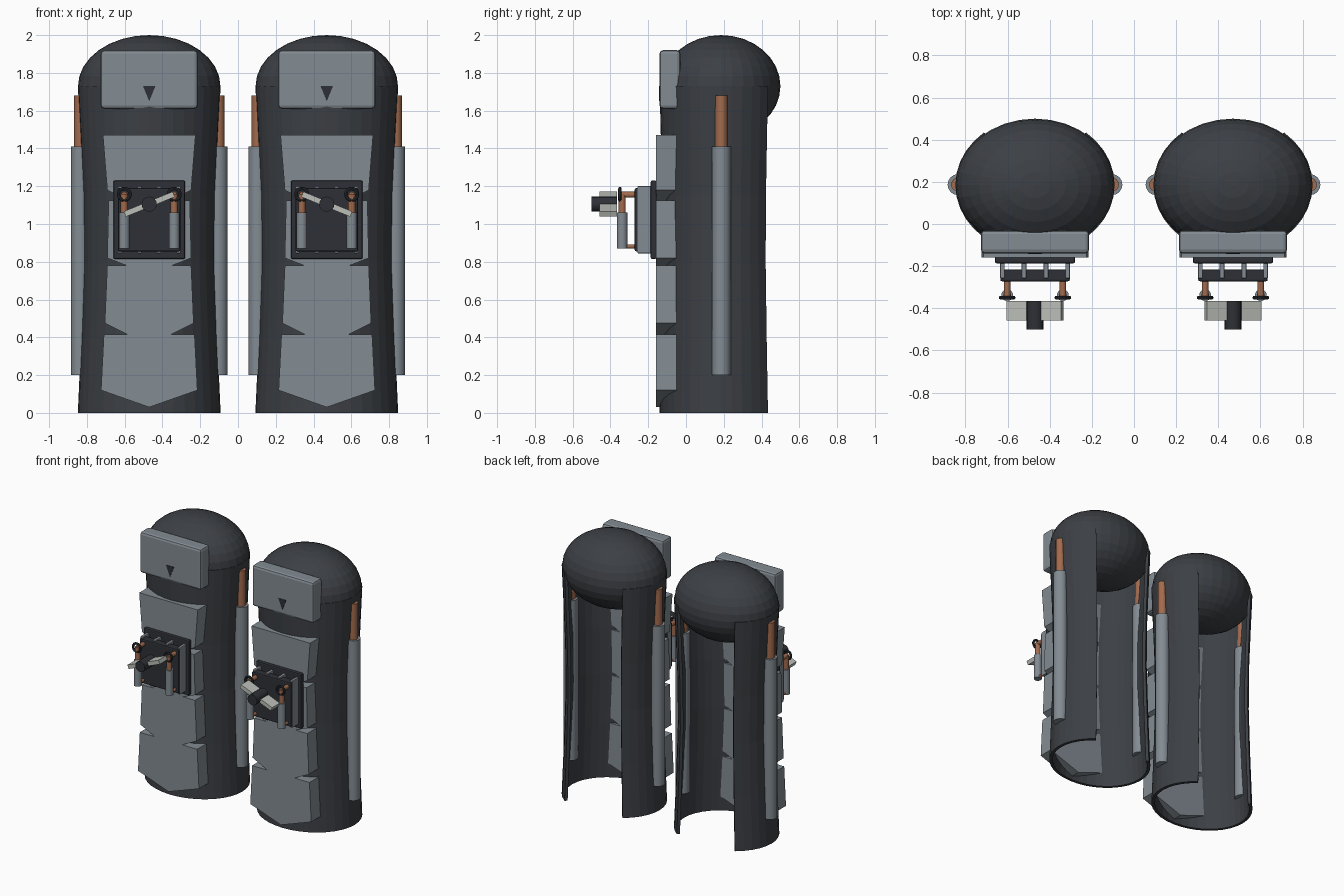
import bpy, bmesh, math
from mathutils import Matrix, Vector

if "Cube" in bpy.data.objects:
    bpy.data.objects.remove(bpy.data.objects["Cube"])

CX, CY = 0.47, 0.185   # centre of the right sleeve; everything is mirrored across x = 0


def material(name, rgb):
    m = bpy.data.materials.new(name)
    m.diffuse_color = (*rgb, 1)
    m.use_nodes = True
    m.node_tree.nodes["Principled BSDF"].inputs["Base Color"].default_value = m.diffuse_color
    return m


DARK = material("charcoal", (0.045, 0.050, 0.058))
BLACK = material("dark_metal", (0.027, 0.030, 0.037))
STEEL = material("steel_grey", (0.225, 0.26, 0.29))
COPPER = material("copper", (0.36, 0.145, 0.075))
PALE = material("pale_grey", (0.50, 0.52, 0.48))


def finish(name, bm, mat, smooth=False, bevel=0):
    bmesh.ops.recalc_face_normals(bm, faces=bm.faces[:])
    me = bpy.data.meshes.new(name)
    bm.to_mesh(me)
    bm.free()
    me.materials.append(mat)
    ob = bpy.data.objects.new(name, me)
    bpy.context.collection.objects.link(ob)
    if bevel:
        b = ob.modifiers.new("bevel", 'BEVEL')
        b.width, b.segments = bevel, 2
    ob.modifiers.new("mirror", 'MIRROR')
    if smooth:
        bpy.ops.object.select_all(action='DESELECT')
        ob.select_set(True)
        bpy.context.view_layer.objects.active = ob
        bpy.ops.object.shade_smooth_by_angle(angle=math.radians(40))
    return ob


def box(name, x, y, z, mat, bevel=0, tilt=0):
    """Box from (min, max) ranges, x relative to the sleeve centre."""
    bm = bmesh.new()
    size = [r[1] - r[0] for r in (x, y, z)]
    mid = Vector((CX + sum(x) / 2, sum(y) / 2, sum(z) / 2))
    bmesh.ops.create_cube(bm, size=1, matrix=Matrix.Translation(mid)
                          @ Matrix.Rotation(tilt, 4, 'Y') @ Matrix.Diagonal((*size, 1)))
    return finish(name, bm, mat, bevel=bevel)


def rod(name, a, b, r, mat, sides=16):
    """Cylinder between two points, x relative to the sleeve centre."""
    a, b = Vector(a), Vector(b)
    d = b - a
    off = Vector((CX, 0, 0))
    bm = bmesh.new()
    bmesh.ops.create_cone(bm, cap_ends=True, segments=sides, radius1=r, radius2=r, depth=d.length,
                          matrix=Matrix.Translation((a + b) / 2 + off)
                          @ d.to_track_quat('Z', 'Y').to_matrix().to_4x4())
    return finish(name, bm, mat, smooth=True)


def prism(name, outline, y0, y1, mat):
    """Front-facing outline (x, z) extruded along y."""
    bm = bmesh.new()
    f = bm.faces.new([bm.verts.new((CX + x, y0, z)) for x, z in outline])
    ext = bmesh.ops.extrude_face_region(bm, geom=[f])["geom"]
    bmesh.ops.translate(bm, vec=(0, y1 - y0, 0),
                        verts=[v for v in ext if isinstance(v, bmesh.types.BMVert)])
    return finish(name, bm, mat)


# Waisted sleeve, open at the back
bm = bmesh.new()
profile = [(0, 0.378), (0.4, 0.36), (0.8, 0.346), (1.15, 0.35), (1.45, 0.364), (1.73, 0.378)]
N, gap = 28, math.radians(50)
rows = []
for z, rx in profile:
    ry = 0.325 - (0.378 - rx) * 0.5
    row = []
    for i in range(N + 1):
        a = math.pi - gap + (math.pi + 2 * gap) * i / N
        row.append(bm.verts.new((CX + rx * math.cos(a), CY + ry * math.sin(a), z)))
    rows.append(row)
for lo, hi in zip(rows, rows[1:]):
    for i in range(N):
        bm.faces.new((lo[i], lo[i + 1], hi[i + 1], hi[i]))
sleeve = finish("sleeve", bm, DARK)
solid = sleeve.modifiers.new("thickness", 'SOLIDIFY')
solid.thickness, solid.offset = 0.022, -1

# Faceted ellipsoid cap
bm = bmesh.new()
bmesh.ops.create_uvsphere(bm, u_segments=32, v_segments=16, radius=1,
                          matrix=Matrix.Translation((CX, CY, 1.73))
                          @ Matrix.Diagonal((0.377, 0.315, 0.27, 1)))
finish("dome_cap", bm, DARK)

# Overlapping front plates: side corner height, centre height, top, half widths
plates = [(0.12, 0.03, 0.415, 0.255, 0.24, 0.0),
          (0.475, 0.415, 0.78, 0.235, 0.222, 0.115),
          (0.82, 0.78, 1.125, 0.222, 0.215, 0.12),
          (1.18, 1.125, 1.47, 0.222, 0.245, 0.12)]
for i, (side, low, top, wb, wt, flat) in enumerate(plates):
    bottom = [(-flat, low), (flat, low)] if flat else [(0, low)]
    prism(f"front_plate_{i + 1}", [(-wt, top), (-wb, side)] + bottom + [(wb, side), (wt, top)],
          -0.16, -0.05, STEEL)

# Brow plate with a small inlaid triangle
box("brow_plate", (-0.257, 0.257), (-0.14, -0.03), (1.61, 1.92), STEEL, bevel=0.018)
prism("brow_mark", [(-0.033, 1.73), (0, 1.65), (0.033, 1.73)], -0.143, -0.135, BLACK)

# Side pistons
for s, tag in ((-1, "inner"), (1, "outer")):
    x = s * 0.365
    rod(tag + "_side_tube", (x, 0.187, 0.2), (x, 0.187, 1.41), 0.05, STEEL)
    rod(tag + "_side_rod", (x, 0.187, 1.3), (x, 0.187, 1.68), 0.033, COPPER)

# Mechanism mount: back board, ribs and front board
box("mount_board", (-0.19, 0.19), (-0.187, -0.155), (0.815, 1.23), BLACK, bevel=0.008)
for i, x in enumerate((-0.155, -0.052, 0.052, 0.155)):
    box(f"mount_rib_{i + 1}", (x - 0.011, x + 0.011), (-0.258, -0.18), (0.845, 1.2), STEEL, bevel=0.004)
box("front_board", (-0.165, 0.165), (-0.272, -0.215), (0.855, 1.19), BLACK, bevel=0.008)

# Small pistons with end rings
for s, tag in ((-1, "inner"), (1, "outer")):
    x = s * 0.132
    rod(tag + "_small_tube", (x, -0.338, 0.87), (x, -0.338, 1.06), 0.028, STEEL)
    rod(tag + "_small_rod", (x, -0.338, 1.0), (x, -0.338, 1.16), 0.019, COPPER)
    rod(tag + "_lower_pin", (x, -0.338, 0.881), (x, -0.26, 0.881), 0.011, COPPER)
    rod(tag + "_upper_pin", (x, -0.345, 1.155), (x, -0.26, 1.155), 0.016, COPPER)
    bpy.ops.mesh.primitive_torus_add(major_radius=0.031, minor_radius=0.009, major_segments=20,
                                     minor_segments=8, rotation=(math.pi / 2, 0, 0),
                                     location=(CX + x, -0.35, 1.157))
    ring = bpy.context.object
    ring.name = tag + "_ring"
    ring.data.materials.append(BLACK)
    bpy.ops.object.transform_apply(location=True, rotation=True, scale=True)
    ring.modifiers.new("mirror", 'MIRROR')

# Tilted lever on its hub
box("lever", (-0.14, 0.14), (-0.457, -0.365), (1.09, 1.12), PALE, tilt=math.radians(22))
rod("lever_hub", (0, -0.5, 1.105), (0, -0.365, 1.105), 0.04, BLACK)
